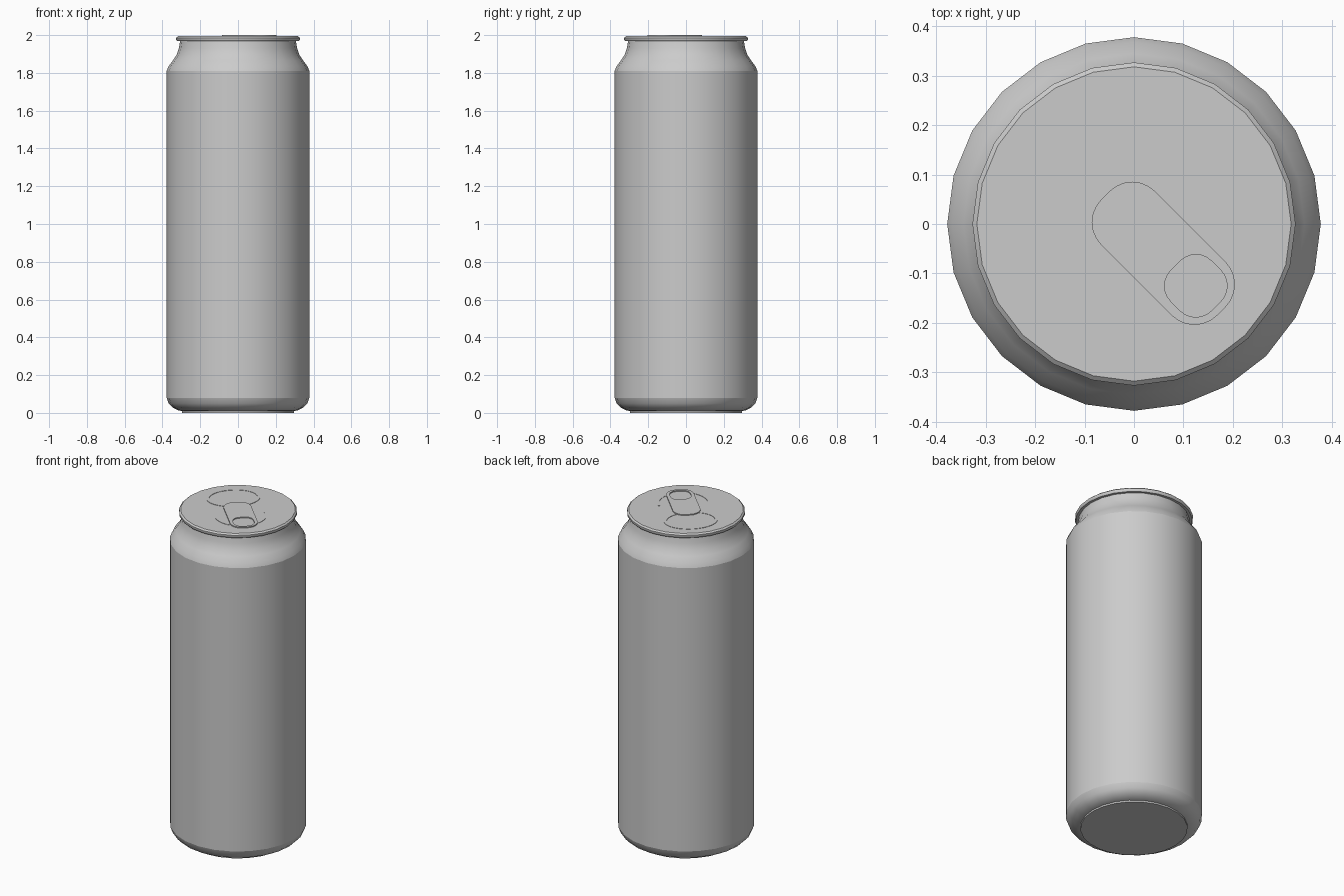
import bpy, bmesh, math

old = bpy.data.objects.get("Cube")
if old:
    bpy.data.objects.remove(old, do_unlink=True)

SIDES = 24
LID_Z = 1.994

metal = bpy.data.materials.new("grey aluminium")
metal.use_nodes = True
grey = (0.6, 0.6, 0.6, 1)
metal.diffuse_color = grey
metal.node_tree.nodes["Principled BSDF"].inputs["Base Color"].default_value = grey


def finish(name, bm, angle):
    bmesh.ops.recalc_face_normals(bm, faces=bm.faces)
    mesh = bpy.data.meshes.new(name)
    bm.to_mesh(mesh)
    bm.free()
    mesh.materials.append(metal)
    obj = bpy.data.objects.new(name, mesh)
    bpy.context.collection.objects.link(obj)
    bpy.ops.object.select_all(action='DESELECT')
    obj.select_set(True)
    bpy.context.view_layer.objects.active = obj
    bpy.ops.object.shade_smooth_by_angle(angle=math.radians(angle))
    return obj


def lathe(name, profile, cap=None, angle=40):
    """Spin (radius, z) points round the z axis; cap is the ring index to fill."""
    bm = bmesh.new()
    rings = []
    for r, z in profile:
        turns = [math.tau * i / SIDES for i in range(SIDES)]
        rings.append([bm.verts.new((r * math.cos(a), r * math.sin(a), z)) for a in turns])
    for low, high in zip(rings, rings[1:]):
        for i in range(SIDES):
            j = (i + 1) % SIDES
            bm.faces.new((low[i], low[j], high[j], high[i]))
    if cap is not None:
        bm.faces.new(rings[cap])
    bmesh.ops.recalc_face_normals(bm, faces=bm.faces)
    # an open band must face outwards
    if sum(f.normal.dot(f.calc_center_median()) for f in bm.faces) < 0:
        bmesh.ops.reverse_faces(bm, faces=bm.faces)
    return finish(name, bm, angle)


def band(name, outer, inner, z0, z1, closed=True):
    """Flat strip between two outlines, drawn along the tab axis (u, v)."""
    bm = bmesh.new()
    s = math.sqrt(0.5)
    loops = [[bm.verts.new(((u + v) * s, (v - u) * s, z)) for u, v in line]
             for line, z in ((outer, z0), (outer, z1), (inner, z1), (inner, z0))]
    n = len(outer)
    for a, b in zip(loops, loops[1:] + loops[:1]):
        for i in range(n if closed else n - 1):
            j = (i + 1) % n
            bm.faces.new((a[i], a[j], b[j], b[i]))
    if not closed:
        for end in (0, -1):
            bm.faces.new([line[end] for line in loops])
    return finish(name, bm, 30)


def rounded(u0, u1, half, r, steps=6):
    """Outline of a rounded rectangle."""
    points = []
    corners = ((u1 - r, half - r), (u0 + r, half - r), (u0 + r, r - half), (u1 - r, r - half))
    for q, (u, v) in enumerate(corners):
        for k in range(steps + 1):
            a = math.pi / 2 * (q + k / steps)
            points.append((u + r * math.cos(a), v + r * math.sin(a)))
    return points


def oval(u, ru, rv, start=0, sweep=360, steps=32):
    count = steps if sweep == 360 else steps + 1
    angles = [math.radians(start + sweep * i / steps) for i in range(count)]
    return [(u + ru * math.cos(a), rv * math.sin(a)) for a in angles]


# Can shell
lathe("can_base", [(0.297, 0), (0.297, 0.01), (0.315, 0.013), (0.345, 0.027),
                   (0.367, 0.05), (0.378, 0.08)], cap=0)
lathe("can_wall", [(0.378, 0.08), (0.378, 1.81)])
lathe("can_neck", [(0.378, 1.81), (0.368, 1.835), (0.345, 1.865), (0.325, 1.895),
                   (0.313, 1.93), (0.307, 1.968)])
lathe("lid", [(0.307, 1.968), (0.322, 1.968), (0.327, 1.974), (0.327, 1.986),
              (0.318, LID_Z)], cap=-1)

# Pull tab with finger hole
band("pull_tab", rounded(-0.082, 0.25, 0.077, 0.065),
     rounded(0.119, 0.235, 0.058, 0.045), LID_Z, 2.0)

# Shallow beads pressed round the opening and the tab
band("mouth_bead", oval(-0.15, 0.115, 0.15), oval(-0.15, 0.1, 0.135), LID_Z, LID_Z + 0.002)
for name, start in (("left_tab_bead", 35), ("right_tab_bead", -95)):
    band(name, oval(0.08, 0.145, 0.145, start, 60, 10), oval(0.08, 0.135, 0.135, start, 60, 10),
         LID_Z, LID_Z + 0.002, closed=False)
